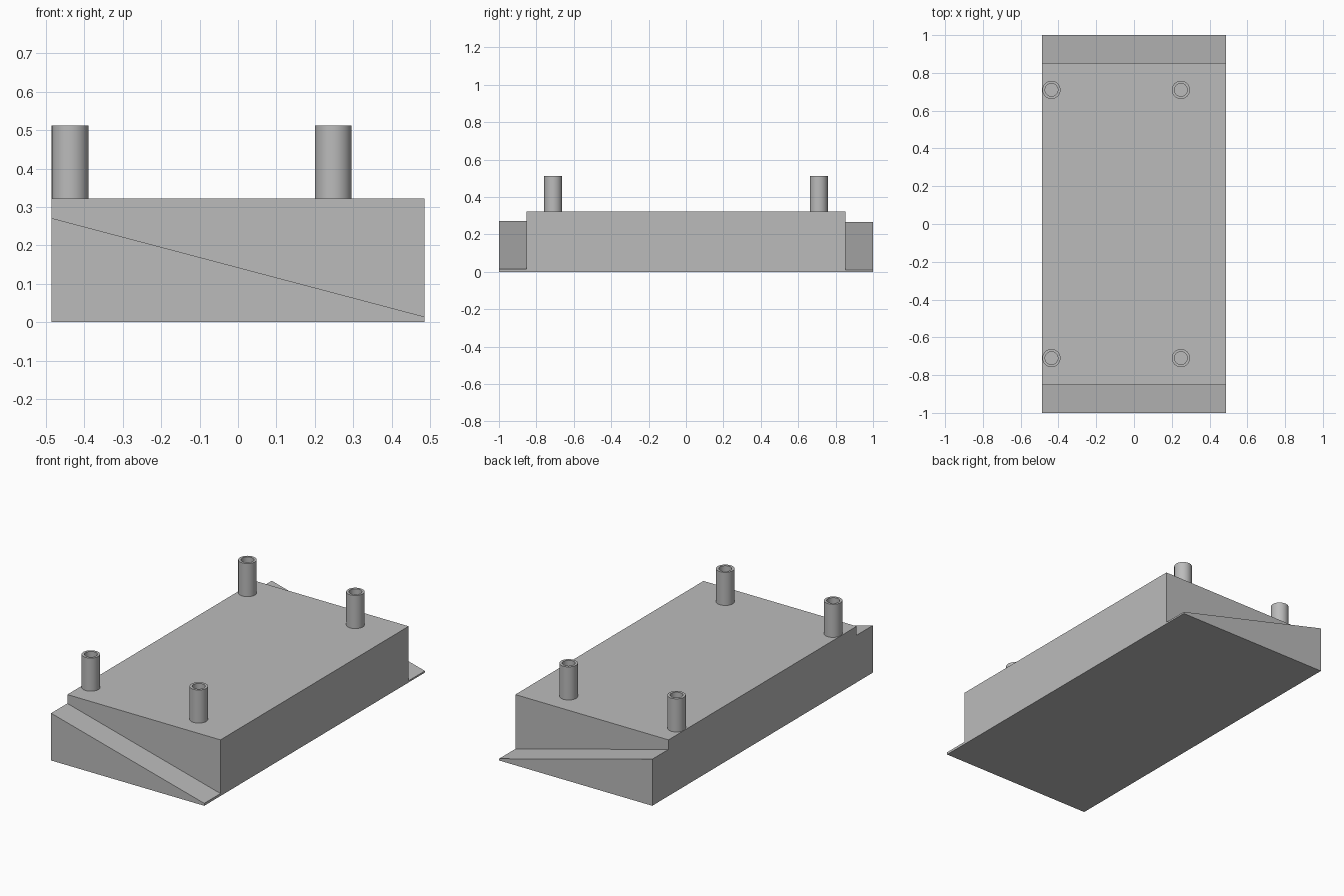
import bpy
import bmesh
import math

cube = bpy.data.objects.get("Cube")
if cube:
    bpy.data.objects.remove(cube, do_unlink=True)

HALF_X, BODY_Y, END_Y = 0.486, 0.853, 1.0
DECK_Z, PIN_TOP = 0.322, 0.512

grey = bpy.data.materials.new("plain grey")
grey.use_nodes = True
grey.diffuse_color = (0.5, 0.5, 0.5, 1)
grey.node_tree.nodes["Principled BSDF"].inputs["Base Color"].default_value = grey.diffuse_color


def add_object(name, bm):
    bmesh.ops.recalc_face_normals(bm, faces=bm.faces)
    mesh = bpy.data.meshes.new(name)
    bm.to_mesh(mesh)
    bm.free()
    mesh.materials.append(grey)
    obj = bpy.data.objects.new(name, mesh)
    bpy.context.collection.objects.link(obj)
    return obj


def extruded_profile(name, profile, y0, y1):
    """Extrude an x-z profile along y."""
    bm = bmesh.new()
    face = bm.faces.new([bm.verts.new((x, y0, z)) for x, z in profile])
    ext = bmesh.ops.extrude_face_region(bm, geom=[face])
    moved = [v for v in ext["geom"] if isinstance(v, bmesh.types.BMVert)]
    bmesh.ops.translate(bm, verts=moved, vec=(0, y1 - y0, 0))
    return add_object(name, bm)


def tube(name, x, y, outer=0.048, inner=0.034, sides=32):
    """Spin a rectangular wall section into a hollow peg."""
    bm = bmesh.new()
    section = [(inner, DECK_Z), (outer, DECK_Z), (outer, PIN_TOP), (inner, PIN_TOP)]
    verts = [bm.verts.new((x + r, y, z)) for r, z in section]
    edges = [bm.edges.new((verts[i], verts[(i + 1) % 4])) for i in range(4)]
    bmesh.ops.spin(bm, geom=verts + edges, cent=(x, y, 0), axis=(0, 0, 1),
                   angle=math.tau, steps=sides)
    bmesh.ops.remove_doubles(bm, verts=bm.verts, dist=0.0001)
    obj = add_object(name, bm)
    bpy.ops.object.select_all(action="DESELECT")
    obj.select_set(True)
    bpy.context.view_layer.objects.active = obj
    bpy.ops.object.shade_smooth_by_angle(angle=math.radians(30))


# Main block
extruded_profile("main_block", [(-HALF_X, 0), (HALF_X, 0), (HALF_X, DECK_Z), (-HALF_X, DECK_Z)],
                 -BODY_Y, BODY_Y)

# Sloping wedges on both ends, thick towards the right
for name, side, high, low in (("front_wedge", -1, 0.271, 0.014), ("back_wedge", 1, 0.267, 0.01)):
    extruded_profile(name, [(-HALF_X, 0), (HALF_X, 0), (HALF_X, low), (-HALF_X, high)],
                     side * BODY_Y, side * END_Y)

# Four hollow pegs on the deck
for end, y in (("front", -0.71), ("back", 0.71)):
    for side, x in (("right", -0.437), ("left", 0.248)):
        tube(f"{end}_{side}_peg", x, y)
